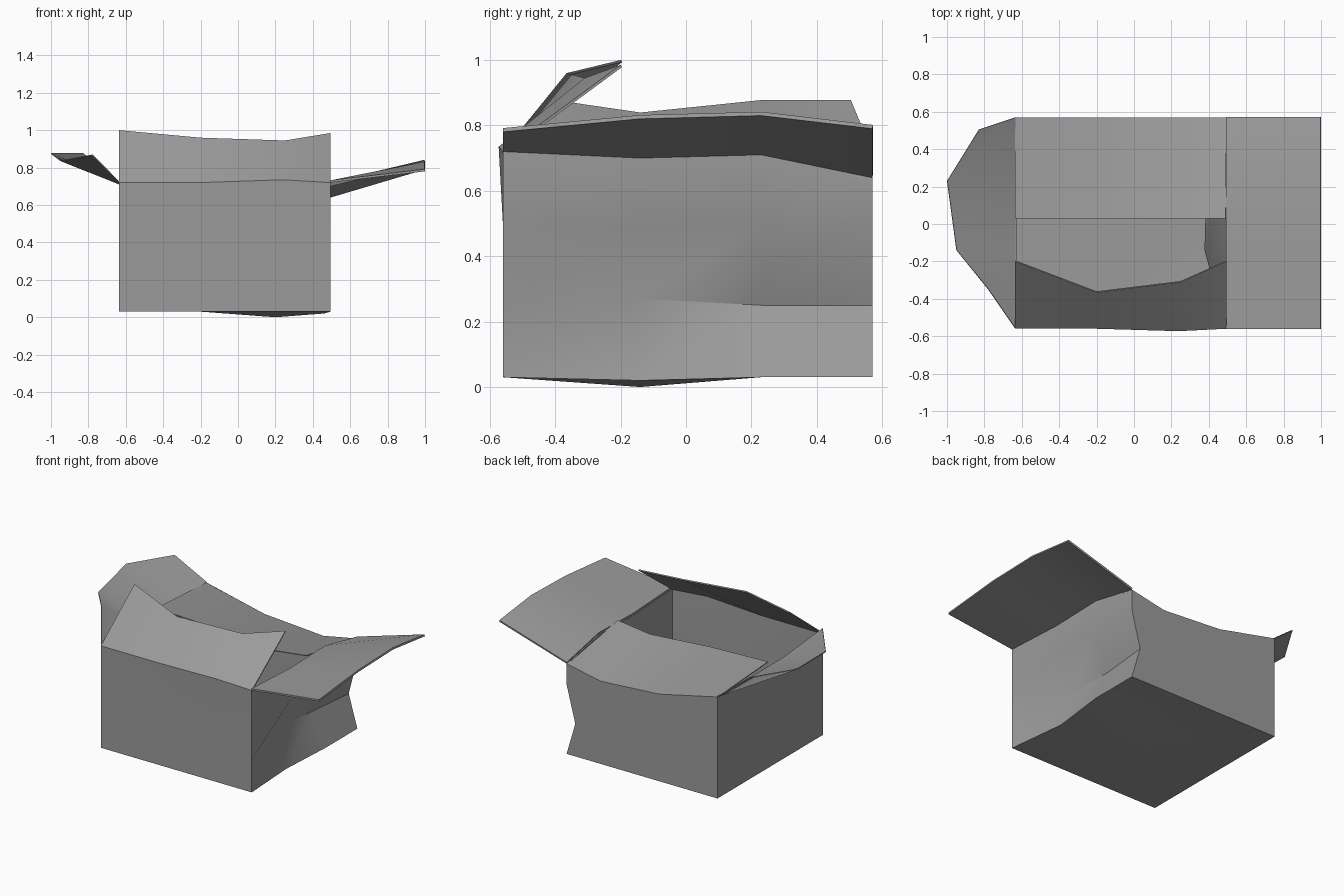
import bpy
import math

if "Cube" in bpy.data.objects:
    bpy.data.objects.remove(bpy.data.objects["Cube"])

# Grid of the box: column, row and level positions
X = [-0.635, -0.2, 0.24, 0.495]
Y = [-0.56, -0.14, 0.23, 0.57]
Z = [0.03, 0.25, 0.5]
RIM = {'front': [0.72, 0.72, 0.735, 0.72], 'back': [0.717, 0.62, 0.59, 0.64],
       'left': [0.72, 0.71, 0.71, 0.717], 'right': [0.72, 0.70, 0.71, 0.64]}
# Crushed spots on the right wall, bottom sag and front bulge
DENTS = {(3, 1, 1): (0.385, -0.14, 0.27), (3, 2, 1): (0.395, 0.23, 0.25),
         (3, 3, 1): (0.43, 0.57, 0.25), (3, 1, 0): (0.46, -0.14, 0.02),
         (2, 1, 0): (0.2, -0.14, 0.0), (2, 0, 3): (0.24, -0.573, 0.735)}

# Dark grey cardboard
GREY = bpy.data.materials.new('dark_grey_card')
GREY.diffuse_color = (0.33, 0.33, 0.33, 1)
GREY.use_nodes = True
GREY.node_tree.nodes["Principled BSDF"].inputs["Base Color"].default_value = GREY.diffuse_color


def point(i, j, k):
    if (i, j, k) in DENTS:
        return DENTS[i, j, k]
    if k < 3:
        return (X[i], Y[j], Z[k])
    if j == 0:
        z = RIM['front'][i]
    elif j == 3:
        z = RIM['back'][i]
    else:
        z = RIM['left' if i == 0 else 'right'][j]
    return (X[i], Y[j], z)


def card(name, verts, faces, thickness):
    mesh = bpy.data.meshes.new(name)
    mesh.from_pydata(verts, [], faces)
    mesh.update()
    mesh.materials.append(GREY)
    ob = bpy.data.objects.new(name, mesh)
    bpy.context.collection.objects.link(ob)
    mod = ob.modifiers.new('thickness', 'SOLIDIFY')
    mod.thickness = thickness
    mod.offset = -1
    bpy.ops.object.select_all(action='DESELECT')
    ob.select_set(True)
    bpy.context.view_layer.objects.active = ob
    bpy.ops.object.modifier_apply(modifier=mod.name)
    bpy.ops.object.shade_smooth_by_angle(angle=math.radians(30))
    return ob


# Box body: four walls around a 12-point ring, plus the bottom
ring = ([(i, 0) for i in range(3)] + [(3, j) for j in range(3)]
        + [(i, 3) for i in (3, 2, 1)] + [(0, j) for j in (3, 2, 1)])
keys = [(i, j, k) for k in range(4) for i, j in ring]
keys += [(i, j, 0) for i in (1, 2) for j in (1, 2)]
index = {key: n for n, key in enumerate(keys)}
faces = []
for n, a in enumerate(ring):
    b = ring[(n + 1) % 12]
    for k in range(3):
        faces.append([index[(*a, k)], index[(*b, k)], index[(*b, k + 1)], index[(*a, k + 1)]])
for i in range(3):
    for j in range(3):
        faces.append([index[i, j, 0], index[i, j + 1, 0], index[i + 1, j + 1, 0], index[i + 1, j, 0]])
card('box_body', [point(*key) for key in keys], faces, 0.008)


# Flaps: hinge follows the rim counter-clockwise, tips give the free edge
def flap(name, start, tips, thickness):
    hinge = [point(*ring[(start + n) % 12], 3) for n in range(4)]
    card(name, hinge + tips, [[n, n + 1, n + 5, n + 4] for n in range(3)], thickness)


flap('front_flap', 0, [(-0.635, -0.2, 1.0), (-0.2, -0.365, 0.96),
                       (0.25, -0.31, 0.945), (0.495, -0.2, 0.985)], 0.008)
flap('right_flap', 3, [(1.0, y, z) for y, z in zip(Y, (0.78, 0.82, 0.83, 0.79))], 0.012)
flap('back_flap', 6, [(0.49, 0.03, 0.73), (0.25, 0.03, 0.70),
                      (-0.2, 0.03, 0.735), (-0.635, 0.03, 0.75)], 0.005)
flap('left_flap', 9, [(-0.83, 0.505, 0.873), (-1.0, 0.23, 0.873),
                      (-0.95, -0.14, 0.835), (-0.78, -0.35, 0.866)], 0.005)
